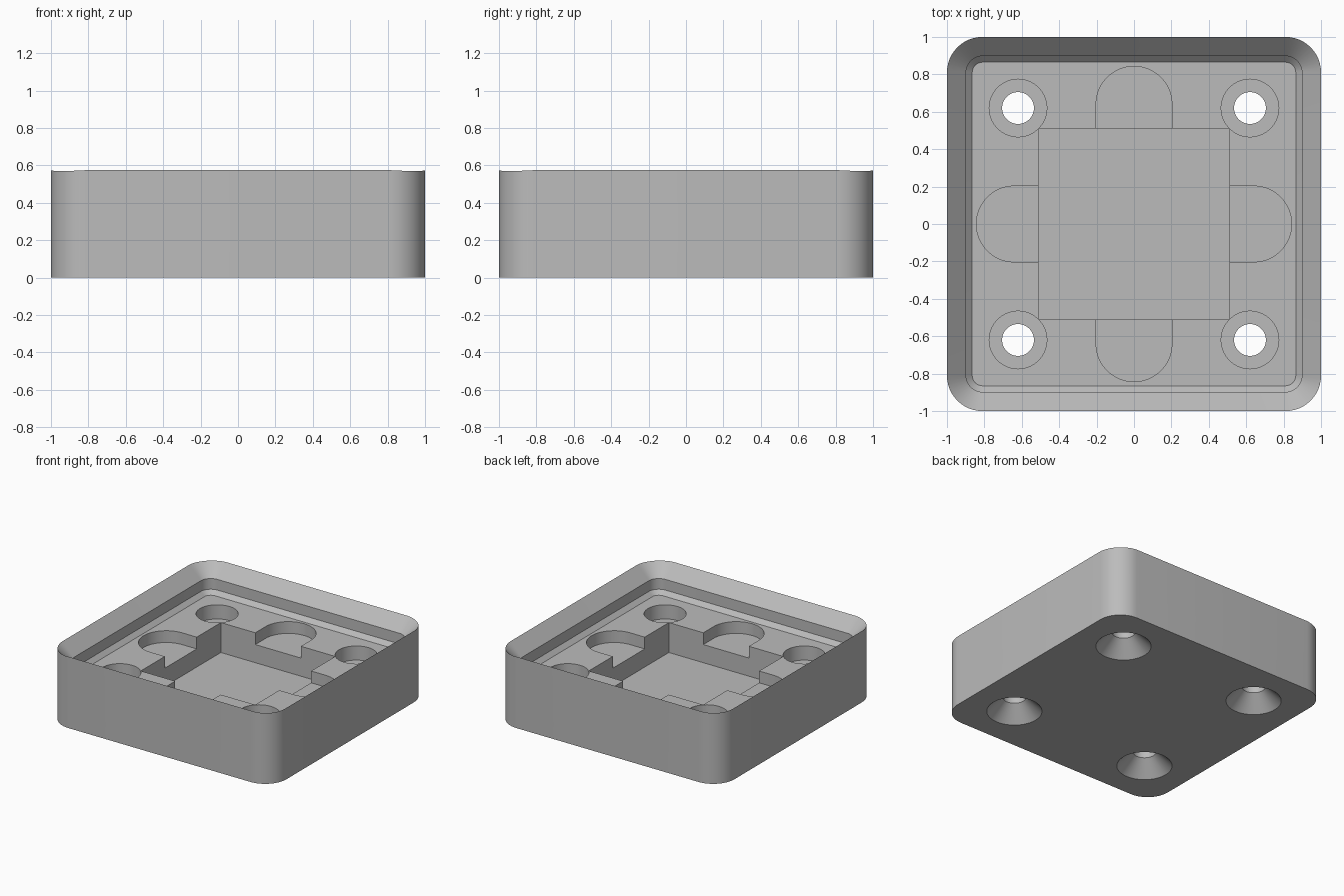
import bpy
import bmesh
from math import sin, cos, pi

cube = bpy.data.objects.get("Cube")
if cube:
    bpy.data.objects.remove(cube, do_unlink=True)

LIP_TOP, FLOOR = 0.575, 0.354
CUT_TOP = 0.45


def loft(name, rings):
    """Closed solid through equal-length rings of (x, y, z) points."""
    bm = bmesh.new()
    loops = [[bm.verts.new(p) for p in ring] for ring in rings]
    n = len(loops[0])
    for a, b in zip(loops, loops[1:]):
        for i in range(n):
            j = (i + 1) % n
            bm.faces.new((a[i], a[j], b[j], b[i]))
    bm.faces.new(loops[0])
    bm.faces.new(loops[-1])
    bmesh.ops.recalc_face_normals(bm, faces=bm.faces)
    mesh = bpy.data.meshes.new(name)
    bm.to_mesh(mesh)
    bm.free()
    obj = bpy.data.objects.new(name, mesh)
    bpy.context.collection.objects.link(obj)
    return obj


def rounded_square(half, radius, z, dip=0.0, steps=12):
    """Rounded square ring; dip lowers the middle of each corner."""
    ring = []
    for q in range(4):
        mid = pi / 4 + q * pi / 2
        cx = (half - radius) * (1 if cos(mid) > 0 else -1)
        cy = (half - radius) * (1 if sin(mid) > 0 else -1)
        for i in range(steps + 1):
            t = (q + i / steps) * pi / 2
            ring.append((cx + radius * cos(t), cy + radius * sin(t),
                         z - dip * sin(pi * i / steps)))
    return ring


def circle(cx, cy, radius, z, n=64):
    return [(cx + radius * cos(2 * pi * i / n),
             cy + radius * sin(2 * pi * i / n), z) for i in range(n)]


def channel(turn, z, width=0.203, inner=0.4, centre=0.64, n=24):
    """Round-ended slot pointing along one of the four sides."""
    pts = [(inner, -width)]
    pts += [(centre + width * cos(t), width * sin(t))
            for t in (-pi / 2 + pi * i / n for i in range(n + 1))]
    pts.append((inner, width))
    c, s = round(cos(turn)), round(sin(turn))
    return [(x * c - y * s, x * s + y * c, z) for x, y in pts]


# Tray body: straight outside, sharp rim, stepped inner lip, flat floor
tray = loft("tray_body", [
    rounded_square(1.0, 0.19, 0),
    rounded_square(1.0, 0.19, LIP_TOP, dip=0.005),
    rounded_square(0.898, 0.088, 0.473),
    rounded_square(0.898, 0.088, 0.387),
    rounded_square(0.865, 0.055, FLOOR),
])

# Central square pocket
P = 0.51
cutters = [loft("pocket_cutter", [
    [(-P, -P, z), (P, -P, z), (P, P, z), (-P, P, z)] for z in (0.113, CUT_TOP)])]

# Four round-ended channels off the pocket
for k in range(4):
    cutters.append(loft("channel_cutter", [
        channel(k * pi / 2, z) for z in (0.259, CUT_TOP)]))

# Four corner holes: countersink below, shaft, wide recess above
hole_profile = [(0.212, -0.01), (0.085, 0.117), (0.085, 0.24),
                (0.154, 0.24), (0.154, CUT_TOP)]
for sx in (-1, 1):
    for sy in (-1, 1):
        cutters.append(loft("hole_cutter", [
            circle(sx * 0.62, sy * 0.62, r, z) for r, z in hole_profile]))

bpy.ops.object.select_all(action="DESELECT")
bpy.context.view_layer.objects.active = tray
tray.select_set(True)
for cutter in cutters:
    cutter.hide_render = True
    mod = tray.modifiers.new("cut", "BOOLEAN")
    mod.operation = "DIFFERENCE"
    mod.solver = "EXACT"
    mod.object = cutter
    bpy.ops.object.modifier_apply(modifier=mod.name)
for cutter in cutters:
    bpy.data.objects.remove(cutter, do_unlink=True)

# Plain grey finish
grey = bpy.data.materials.new("plain_grey")
grey.use_nodes = True
colour = (0.5, 0.5, 0.5, 1)
grey.diffuse_color = colour
grey.node_tree.nodes["Principled BSDF"].inputs["Base Color"].default_value = colour
tray.data.materials.clear()
tray.data.materials.append(grey)
for face in tray.data.polygons:
    face.material_index = 0

bpy.ops.object.shade_smooth_by_angle(angle=pi / 7)
